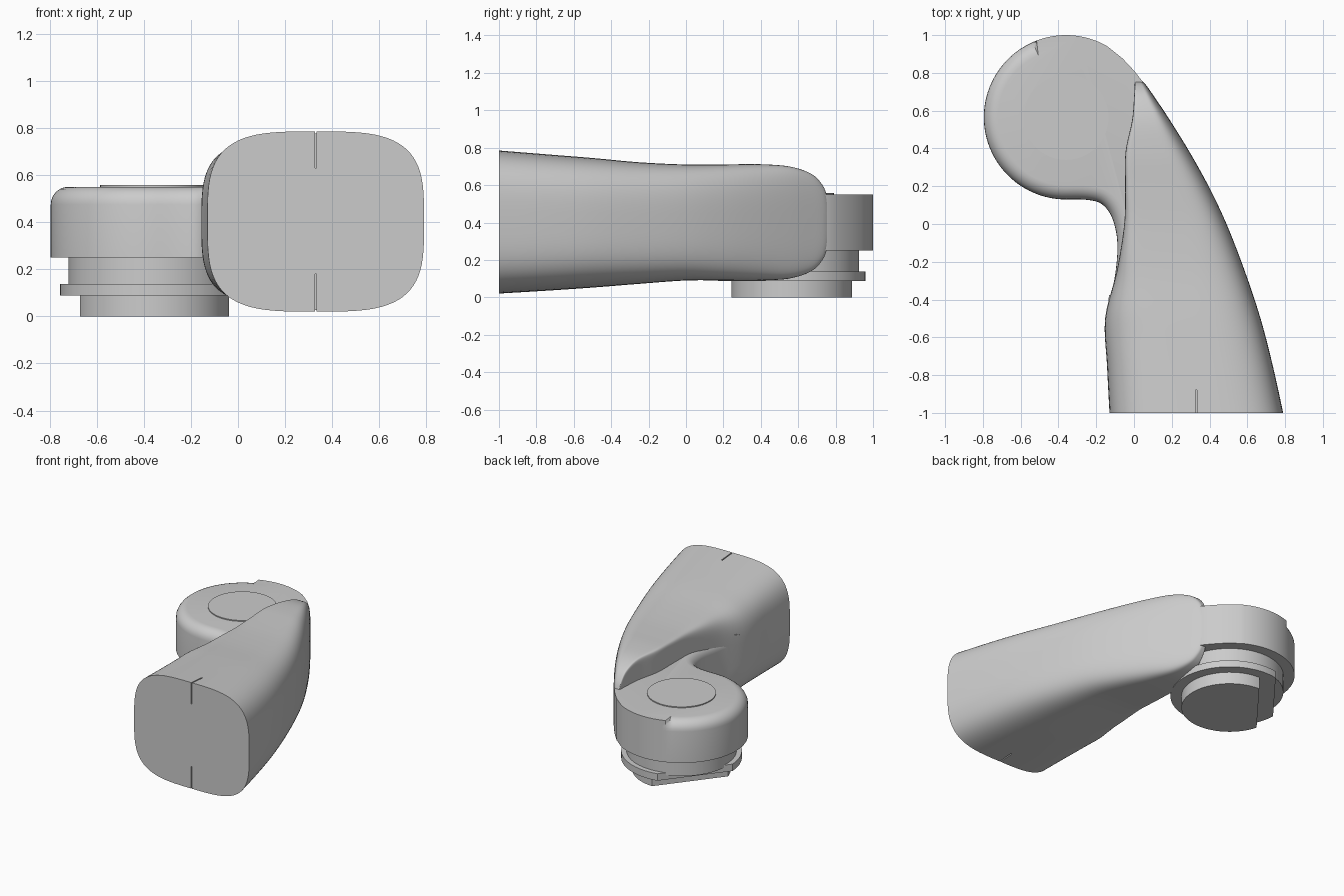
import bpy, bmesh, math
from mathutils import Vector

if "Cube" in bpy.data.objects:
    bpy.data.objects.remove(bpy.data.objects["Cube"])

HUB = (-0.36, 0.565)


def finish(name, bm, angle=35):
    bmesh.ops.recalc_face_normals(bm, faces=bm.faces)
    me = bpy.data.meshes.new(name)
    bm.to_mesh(me)
    bm.free()
    ob = bpy.data.objects.new(name, me)
    bpy.context.collection.objects.link(ob)
    for o in bpy.context.selected_objects:
        o.select_set(False)
    ob.select_set(True)
    bpy.context.view_layer.objects.active = ob
    bpy.ops.object.shade_smooth_by_angle(angle=math.radians(angle))
    return ob


def loft(name, rings, angle=35):
    bm = bmesh.new()
    vs = [[bm.verts.new(p) for p in ring] for ring in rings]
    n = len(vs[0])
    for a, b in zip(vs, vs[1:]):
        for i in range(n):
            j = (i + 1) % n
            bm.faces.new((a[i], a[j], b[j], b[i]))
    bm.faces.new(vs[0])
    bm.faces.new(vs[-1])
    return finish(name, bm, angle)


def disc(name, r, z0, z1, chord=None, chord_angle=142):
    """Cylinder on the hub axis, optionally with one flat side."""
    start, span = 0, 2 * math.pi
    if chord:
        half = math.acos(chord / r)
        start = math.radians(chord_angle) + half
        span = 2 * math.pi - 2 * half
    n = 72
    steps = n - 1 if chord else n
    pts = [(HUB[0] + r * math.cos(start + span * i / steps),
            HUB[1] + r * math.sin(start + span * i / steps)) for i in range(n)]
    return loft(name, [[(x, y, z) for x, y in pts] for z in (z0, z1)])


def spline(rows, sub):
    """Catmull-Rom through tuples of any length."""
    out = []
    for i in range(len(rows) - 1):
        p0, p1, p2, p3 = (rows[max(0, min(len(rows) - 1, i + k))] for k in (-1, 0, 1, 2))
        for s in range(sub):
            t = s / sub
            out.append([0.5 * (2 * b + (c - a) * t + (2 * a - 5 * b + 4 * c - d) * t * t
                               + (3 * b - a - 3 * c + d) * t ** 3)
                        for a, b, c, d in zip(p0, p1, p2, p3)])
    out.append(list(rows[-1]))
    return out


# Curved arm: y, left, right, bottom, top, squareness of the inner side
sections = [
    (-1.00, -0.130, 0.790, 0.020, 0.785, 3.5),
    (-0.75, -0.143, 0.735, 0.035, 0.765, 3.5),
    (-0.50, -0.153, 0.670, 0.052, 0.745, 3.7),
    (-0.25, -0.092, 0.587, 0.072, 0.722, 6),
    (0.00, -0.052, 0.490, 0.090, 0.710, 12),
    (0.20, -0.047, 0.395, 0.090, 0.710, 18),
    (0.38, -0.045, 0.295, 0.090, 0.712, 20),
    (0.55, -0.010, 0.190, 0.100, 0.700, 20),
    (0.67, 0.000, 0.110, 0.140, 0.660, 18),
    (0.73, 0.003, 0.068, 0.200, 0.600, 14),
    (0.755, 0.005, 0.046, 0.260, 0.540, 12),
]
rings = []
for y, l, r, zb, zt, nl in spline(sections, 5):
    cx, cz, hx, hz = (l + r) / 2, (zb + zt) / 2, (r - l) / 2, (zt - zb) / 2
    ring = []
    for i in range(80):
        a = 2 * math.pi * (i + 0.5) / 80
        c, s = math.cos(a), math.sin(a)
        e = 2 / (3.5 if c > 0 else nl)
        ring.append((cx + hx * math.copysign(abs(c) ** e, c), y,
                     cz + hz * math.copysign(abs(s) ** e, s)))
    rings.append(ring)
arm = loft("curved_arm", rings)

# Narrow slits in the end of the arm
for zc in (0.09, 0.72):
    bpy.ops.mesh.primitive_cube_add(size=1, location=(0.33, -0.95, zc))
    cutter = bpy.context.object
    cutter.name = "slit_cutter"
    cutter.scale = (0.008, 0.14, 0.18)
    cutter.hide_render = True
    bpy.context.view_layer.objects.active = arm
    m = arm.modifiers.new("slit", 'BOOLEAN')
    m.operation, m.object, m.solver = 'DIFFERENCE', cutter, 'EXACT'
    bpy.ops.object.modifier_apply(modifier=m.name)
    bpy.data.objects.remove(cutter)

# Round head with a neck flowing into the arm; the flag marks the rounded rim
outline = []
for i in range(71):
    deg = 60 + 3 * i
    a = math.radians(deg)
    outline.append((HUB[0] + 0.435 * math.cos(a), HUB[1] + 0.435 * math.sin(a), deg > 113))
neck = spline([(-0.36, 0.13), (-0.25, 0.128), (-0.17, 0.105), (-0.115, 0.03),
               (-0.088, -0.1), (-0.1, -0.27), (-0.14, -0.45)], 5)
outline += [(x, y, True) for x, y in neck[1:]]
outline += [(0.1, -0.45, False), (0.15, 0.45, False), (0.045, 0.755, False),
            (0.0, 0.812, False), (-0.06, 0.876, False)]
rim = [(0, 0.25), (0, 0.475)] + [
    (0.075 * (1 - math.cos(math.radians(a))), 0.475 + 0.075 * math.sin(math.radians(a)))
    for a in (15, 30, 45, 60, 75, 90)]
rings = []
for inset, z in rim:
    ring = []
    for i, (x, y, rounded) in enumerate(outline):
        p, q = outline[i - 1], outline[(i + 1) % len(outline)]
        t = Vector((q[0] - p[0], q[1] - p[1])).normalized()
        k = inset if rounded else 0
        ring.append((x - t.y * k, y + t.x * k, z))
    rings.append(ring)
loft("round_head", rings)

# Cap on top, then collar, flange and keyed foot underneath
disc("top_cap", 0.225, 0.54, 0.557)
disc("collar", 0.36, 0.12, 0.26)
disc("flange", 0.395, 0.088, 0.138, chord=0.30)
disc("keyed_foot", 0.322, 0.0, 0.1, chord=0.19)
